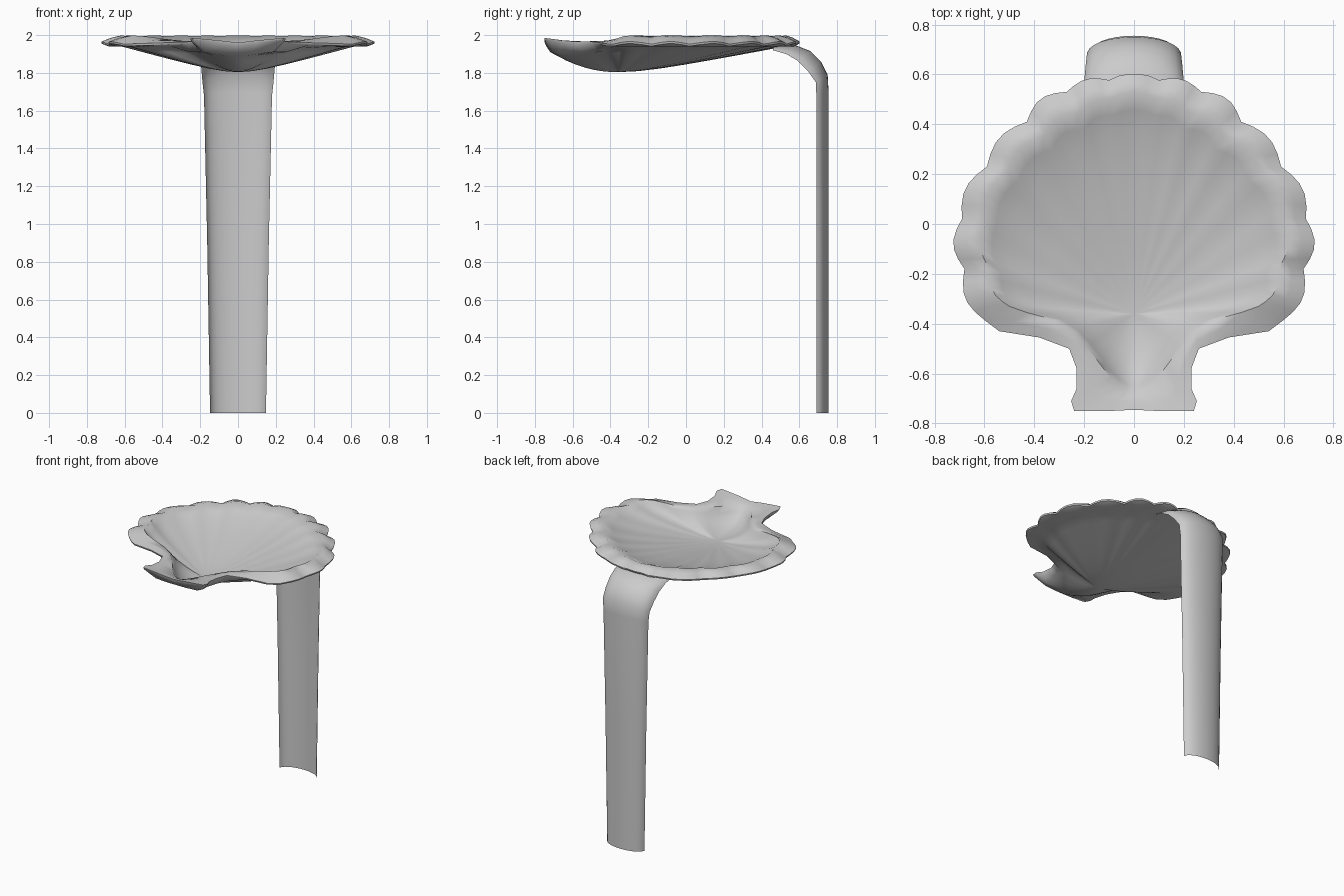
import bpy, math
from mathutils import Vector

if "Cube" in bpy.data.objects:
    bpy.data.objects.remove(bpy.data.objects["Cube"])


def make_object(name, verts, faces, angle):
    mesh = bpy.data.meshes.new(name)
    mesh.from_pydata([tuple(v) for v in verts], [], faces)
    mesh.update()
    ob = bpy.data.objects.new(name, mesh)
    bpy.context.collection.objects.link(ob)
    bpy.ops.object.select_all(action='DESELECT')
    ob.select_set(True)
    bpy.context.view_layer.objects.active = ob
    bpy.ops.object.shade_smooth_by_angle(angle=math.radians(angle))


def scallops(start, valleys, bulge, z_valley, z_lobe):
    """Half outline: arcs bulging outward between the valley points."""
    pts = [Vector((*p, z_lobe)) for p in start]
    for i, (a, b) in enumerate(zip(valleys, valleys[1:])):
        a, b = Vector(a), Vector(b)
        d = (b - a).normalized()
        out = Vector((-d.y, d.x))
        for k in range(5):
            s = k / 5
            w = math.sin(math.pi * s)
            p = a.lerp(b, s) + out * bulge * w * (0.7 if i == 0 else 1)
            pts.append(Vector((p.x, p.y, z_valley + (z_lobe - z_valley) * w)))
    pts.append(Vector((*valleys[-1], z_valley)))
    return pts


def mirror(half):
    return half + [Vector((-p.x, p.y, p.z)) for p in reversed(half[1:-1])]


# Scalloped rim, then the two square ears at the front
outer = scallops([(0, .602), (.055, .597)],
                 [(.10, .577), (.27, .53), (.43, .41), (.59, .23),
                  (.69, .02), (.68, -.18), (.60, -.385)], .040, 1.952, 1.966)
outer += [Vector(p) for p in (
    (.54, -.43, 1.955), (.38, -.455, 1.96), (.26, -.50, 1.965), (.23, -.58, 1.965),
    (.23, -.66, 1.972), (.252, -.71, 1.98), (.24, -.75, 1.985), (.10, -.75, 1.972),
    (0, -.745, 1.96))]
inner = scallops([(0, .53), (.05, .522)],
                 [(.09, .505), (.22, .445), (.36, .355), (.50, .225),
                  (.60, .03), (.58, -.18), (.50, -.33)], .030, 1.994, 1.998)
inner += [Vector(p) for p in (
    (.43, -.355, 1.985), (.32, -.385, 1.972), (.245, -.43, 1.965), (.19, -.49, 1.96),
    (.13, -.57, 1.955), (.09, -.62, 1.95), (.06, -.65, 1.945), (.03, -.672, 1.942),
    (0, -.68, 1.94))]
outer, inner = mirror(outer), mirror(inner)
low = Vector((0, -.36, 0))


def bowl_ring(t, lift):
    """Ring of the bowl: rounded at the deep end, rising evenly to the back."""
    ring = []
    for p in inner:
        d = Vector((p.x, p.y, 0)) - low
        u = min(1, max(0, (.35 - d.normalized().y) / 1.35))
        f = u * u * (3 - 2 * u)
        e = .22
        back = .137 * (math.sqrt(t * t + e * e) - e) / (math.sqrt(1 + e * e) - e)
        front = .085 * t ** 2.1
        q = low + d * t
        q.z = 1.804 + back + (front - back) * f + lift
        if lift:                            # inside curves up to the rim
            q.z += .03 * max(0, (t - .6) / .4) ** 2
        ring.append(q)
    return ring


# Basin surface from inside floor, over the lip, to the underside
rings = [bowl_ring(t, .02) for t in (.12, .25, .4, .55, .7, .82, .92)]
rings.append(inner)
rings.append([i.lerp(o, .5) + Vector((0, 0, .004)) for i, o in zip(inner, outer)])
rings.append(outer)
rings.append([o + (i - o) * .03 + Vector((0, 0, -.012)) for i, o in zip(inner, outer)])
under = []
for i, o in zip(inner, outer):
    q = o.lerp(i, .4)
    q.z = 1.91 if o.y < -.48 else 1.94
    under.append(q)
rings.append(under)
rings += [bowl_ring(t, 0) for t in (1, .85, .7, .55, .4, .25, .12)]
n = len(outer)
verts = [p for r in rings for p in r]
faces = [(r * n + k, (r + 1) * n + k, (r + 1) * n + (k + 1) % n, r * n + (k + 1) % n)
         for r in range(len(rings) - 1) for k in range(n)]
top_c, bot_c = len(verts), len(verts) + 1
verts += [low + Vector((0, 0, 1.824)), low + Vector((0, 0, 1.804))]
last = (len(rings) - 1) * n
for k in range(n):
    faces.append((top_c, k, (k + 1) % n))
    faces.append((bot_c, last + (k + 1) % n, last + k))
make_object("shell_basin", verts, faces, 50)

# Pedestal: bowed sheet; rows give centre y,z, edge y,z and half width
rows = [(.755, 0, .69, 0, .148), (.755, .9, .69, .9, .163), (.755, 1.7, .69, 1.68, .18),
        (.75, 1.79, .688, 1.75, .188), (.715, 1.86, .645, 1.81, .193),
        (.66, 1.915, .59, 1.865, .198), (.58, 1.946, .53, 1.9, .203),
        (.47, 1.95, .46, 1.92, .207)]
m = 14
edge = math.radians(80)
verts, faces = [], []
for yc, zc, ye, ze, w in rows:
    for k in range(m + 1):
        a = -edge + 2 * edge * k / m
        s = ((math.cos(a) - math.cos(edge)) / (1 - math.cos(edge)))
        s = max(0, s) ** .9
        verts.append((w * math.sin(a) / math.sin(edge),
                      ye + (yc - ye) * s, ze + (zc - ze) * s))
for r in range(len(rows) - 1):
    for k in range(m):
        a = r * (m + 1) + k
        faces.append((a, a + m + 1, a + m + 2, a + 1))
make_object("pedestal", verts, faces, 60)
